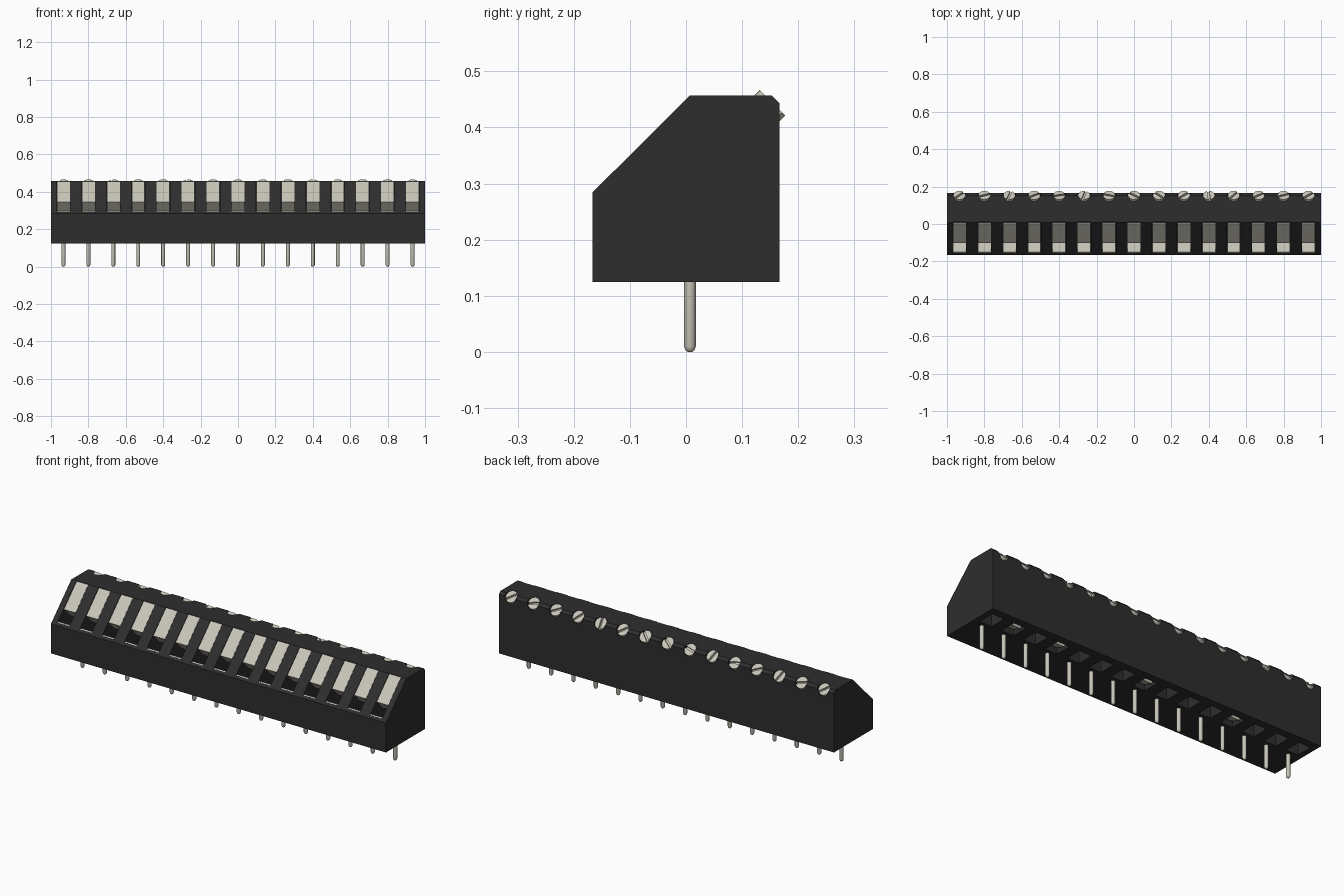
import bpy
import bmesh
import random
from math import sin, cos, pi
from mathutils import Matrix, Vector

random.seed(4)
cube = bpy.data.objects.get("Cube")
if cube:
    bpy.data.objects.remove(cube, do_unlink=True)

COUNT = 15
PITCH = 2 / COUNT
XS = [(i - (COUNT - 1) / 2) * PITCH for i in range(COUNT)]
SLOT_W = 0.072
SCREW_R = 0.032


def make_material(name, color):
    mat = bpy.data.materials.new(name)
    mat.use_nodes = True
    mat.diffuse_color = (*color, 1)
    mat.node_tree.nodes["Principled BSDF"].inputs["Base Color"].default_value = (*color, 1)
    return mat


BLACK = make_material("black plastic", (0.027, 0.027, 0.027))
METAL = make_material("pale metal", (0.58, 0.56, 0.48))


def prism(bm, pts, depth, matrix):
    """Extrude a 2D outline along local z, centred, then place it."""
    low = [bm.verts.new(matrix @ Vector((a, b, -depth / 2))) for a, b in pts]
    high = [bm.verts.new(matrix @ Vector((a, b, depth / 2))) for a, b in pts]
    bm.faces.new(low[::-1])
    bm.faces.new(high)
    n = len(pts)
    for i in range(n):
        j = (i + 1) % n
        bm.faces.new((low[i], low[j], high[j], high[i]))


def side_frame(x):
    """Outline drawn in the y-z plane, extruded along x."""
    return Matrix(((0, 0, 1, x), (1, 0, 0, 0), (0, 1, 0, 0), (0, 0, 0, 1)))


def screw_frame(x, out):
    """Frame whose z axis points up and back, at 45 degrees."""
    place = Matrix.Translation((x, 0.16, 0.45))
    return place @ Matrix.Rotation(-pi / 4, 4, 'X') @ Matrix.Translation((0, 0, out))


def arc(radius, start, end, steps):
    return [(radius * cos(start + (end - start) * k / steps),
             radius * sin(start + (end - start) * k / steps)) for k in range(steps + 1)]


def finish(bm, name, mat):
    bmesh.ops.recalc_face_normals(bm, faces=bm.faces)
    mesh = bpy.data.meshes.new(name)
    bm.to_mesh(mesh)
    bm.free()
    mesh.materials.append(mat)
    obj = bpy.data.objects.new(name, mesh)
    bpy.context.collection.objects.link(obj)
    return obj


# Housing with sloped front and chamfered rear edge
bm = bmesh.new()
prism(bm, [(-0.167, 0.125), (0.167, 0.125), (0.167, 0.443), (0.153, 0.457),
           (0.007, 0.457), (-0.167, 0.284)], 2, side_frame(0))
housing = finish(bm, "housing", BLACK)

# Openings: front pockets, screw wells, underside pockets
bm = bmesh.new()
circle = arc(SCREW_R + 0.002, 0, 2 * pi, 24)[:-1]
pocket = [(-0.156, 0.295), (-0.09, 0.23), (0.01, 0.27), (0.01, 0.48), (-0.156, 0.48)]
under = [(0.035, 0.1), (0.125, 0.1), (0.125, 0.2), (0.035, 0.2)]
for x in XS:
    prism(bm, pocket, SLOT_W, side_frame(x))
    prism(bm, circle, 0.1, screw_frame(x, 0.023))
    prism(bm, under, SLOT_W, side_frame(x))
cutter = finish(bm, "opening_cutter", BLACK)
cutter.hide_render = True
mod = housing.modifiers.new("openings", 'BOOLEAN')
mod.operation = 'DIFFERENCE'
mod.solver = 'EXACT'
mod.object = cutter
bpy.context.view_layer.objects.active = housing
housing.select_set(True)
bpy.ops.object.modifier_apply(modifier=mod.name)
bpy.data.objects.remove(cutter, do_unlink=True)

# Sloped clamp levers and the metal lip at the front of each pocket
bm = bmesh.new()
lever = [(0.009, 0.455), (0.003, 0.452), (-0.102, 0.346), (-0.05, 0.293), (0.009, 0.28)]
lip = [(-0.154, 0.294), (-0.09, 0.231), (-0.086, 0.235), (-0.15, 0.299)]
for x in XS:
    prism(bm, lever, SLOT_W - 0.003, side_frame(x))
    prism(bm, lip, SLOT_W - 0.003, side_frame(x))
finish(bm, "clamp_levers", METAL)

# Slotted screw heads, each turned differently
bm = bmesh.new()
half = arc(SCREW_R, 0.17, pi - 0.17, 12)
disc = arc(SCREW_R, 0, 2 * pi, 24)[:-1]
for x in XS:
    turn = Matrix.Rotation(random.uniform(0, pi), 4, 'Z')
    prism(bm, disc, 0.01, screw_frame(x, -0.025))
    for flip in (0, pi):
        prism(bm, half, 0.012,
              screw_frame(x, -0.014) @ turn @ Matrix.Rotation(flip, 4, 'Z'))
finish(bm, "screw_heads", METAL)

# Tilted clamp ends showing in some of the underside pockets
bm = bmesh.new()
for x in XS[3::4] + [XS[-2]]:
    prism(bm, [(0.045, 0.15), (0.1, 0.13), (0.12, 0.17), (0.05, 0.19)],
          SLOT_W * 0.7, side_frame(x))
finish(bm, "underside_clamps", METAL)

# Round solder pins with domed tips
bm = bmesh.new()
rings = [(0.004, 0.0), (0.008, 0.003), (0.0105, 0.01), (0.0105, 0.15)]
for x in XS:
    loops = [[bm.verts.new((x + a, 0.007 + b, z)) for a, b in arc(r, 0, 2 * pi, 12)[:-1]]
             for r, z in rings]
    for lo, hi in zip(loops, loops[1:]):
        for k in range(12):
            m = (k + 1) % 12
            bm.faces.new((lo[k], lo[m], hi[m], hi[k]))
    bm.faces.new(loops[0][::-1])
    bm.faces.new(loops[-1])
pins = finish(bm, "solder_pins", METAL)
bpy.ops.object.select_all(action='DESELECT')
pins.select_set(True)
bpy.context.view_layer.objects.active = pins
bpy.ops.object.shade_smooth_by_angle(angle=0.7)
